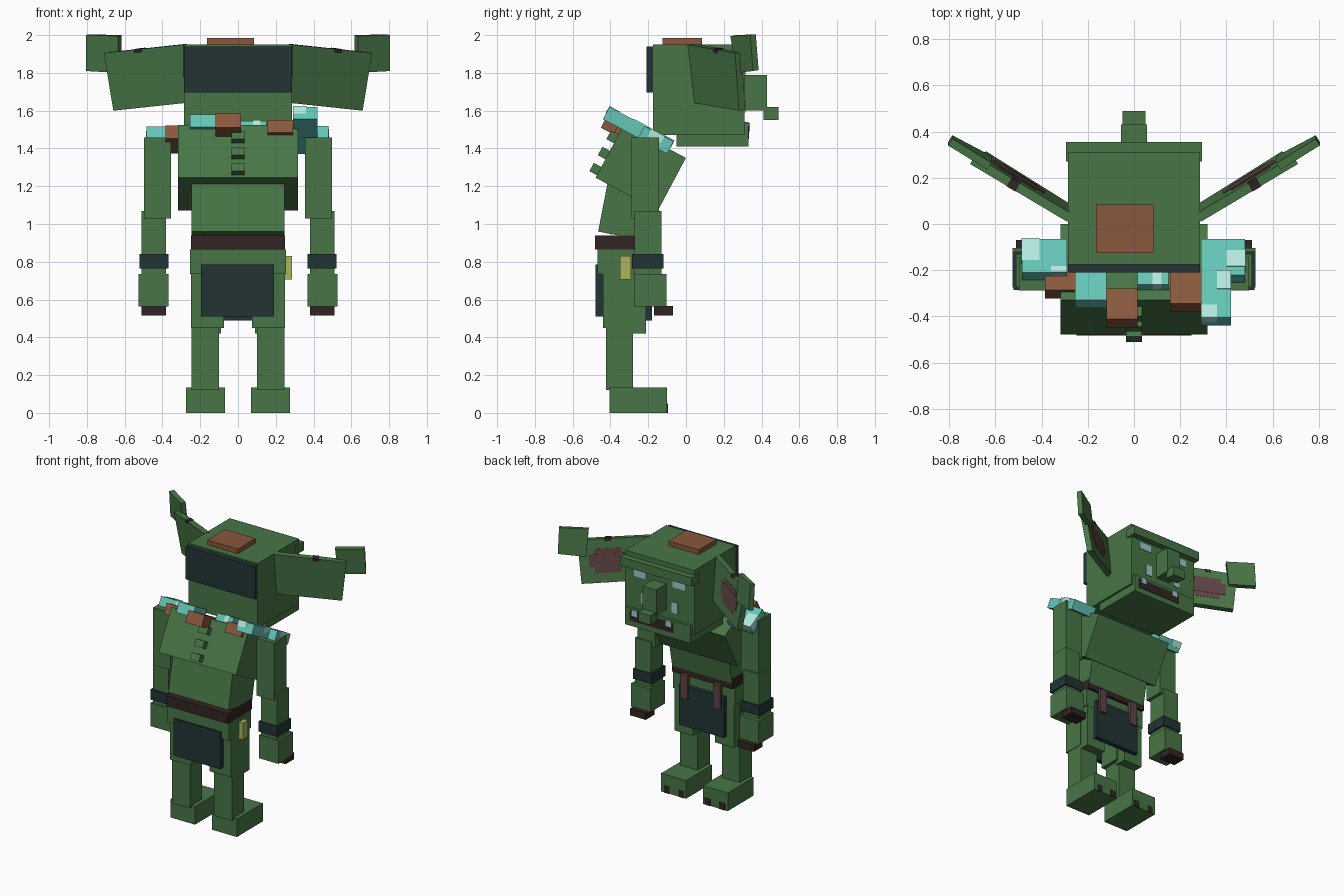
import bpy, bmesh
from mathutils import Vector

if "Cube" in bpy.data.objects:
    bpy.data.objects.remove(bpy.data.objects["Cube"])


def mat(name, rgb):
    m = bpy.data.materials.new(name)
    lin = [((c / 255 + 0.055) / 1.055) ** 2.4 for c in rgb]
    m.diffuse_color = (*lin, 1)
    m.use_nodes = True
    m.node_tree.nodes["Principled BSDF"].inputs["Base Color"].default_value = m.diffuse_color
    return m


GREEN = mat("green skin", (72, 118, 70))
TEAL = mat("teal scale", (100, 198, 182))
PALE = mat("pale teal", (178, 232, 222))
BROWN = mat("brown leather", (138, 87, 60))
DARK = mat("dark maroon", (50, 36, 36))
CLOTH = mat("dark cloth", (34, 52, 52))
INNER = mat("inner ear", (96, 68, 68))
YELLOW = mat("yellow pouch", (172, 182, 92))
TOOTH = mat("tooth", (160, 200, 202))


def box(name, a, b, c, m, place=lambda p, q, r: (p, q, r)):
    """Box over three ranges, each corner passed through a placing function."""
    bm = bmesh.new()
    v = [bm.verts.new(place(p, q, r)) for p in a for q in b for r in c]
    for f in ((0, 1, 3, 2), (4, 5, 7, 6), (0, 1, 5, 4), (2, 3, 7, 6), (0, 2, 6, 4), (1, 3, 7, 5)):
        bm.faces.new([v[i] for i in f])
    bmesh.ops.recalc_face_normals(bm, faces=bm.faces)
    me = bpy.data.meshes.new(name)
    bm.to_mesh(me)
    bm.free()
    me.materials.append(m)
    ob = bpy.data.objects.new(name, me)
    bpy.context.collection.objects.link(ob)
    return ob


def pair(name, a, b, c, m):
    """Left and right copies."""
    box("right_" + name, a, b, c, m)
    box("left_" + name, (-a[1], -a[0]), b, c, m)


def hunch(x, s, h):
    """Frame of the leaning chest: s runs down its top, h is above it."""
    return (x, -0.33 + 0.883 * s + 0.469 * h, 1.525 - 0.469 * s + 0.883 * h)


def lean(x, s, h):
    """Frame of the slightly leaning belly."""
    return (x, -0.465 + 0.982 * s + 0.189 * h, 0.96 - 0.189 * s + 0.982 * h)


def sheet(side, it, ot, ob, ib):
    """Frame of a flat ear panel: u outward, v downward, w through the thickness."""
    it, ot, ob, ib = map(Vector, (it, ot, ob, ib))
    n = (ot - it).cross(ib - it).normalized()
    if n.y < 0:
        n = -n

    def place(u, v, w):
        p = it.lerp(ot, u).lerp(ib.lerp(ob, u), v) + n * w
        return (p.x * side, p.y, p.z)
    return place


# head and face
box("head", (-.285, .285), (-.175, .31), (1.47, 1.95), GREEN)
box("jaw", (-.27, .27), (-.05, .33), (1.41, 1.54), GREEN)
box("brow", (-.295, .295), (.27, .355), (1.85, 1.915), GREEN)
box("nose", (-.057, .057), (.31, .43), (1.60, 1.79), GREEN)
box("nose_tip", (-.05, .05), (.41, .49), (1.55, 1.62), GREEN)
box("crown_patch", (-.165, .085), (-.125, .085), (1.95, 1.985), BROWN)
box("head_cloth", (-.285, .285), (-.21, -.175), (1.695, 1.94), CLOTH)
box("mouth", (-.13, .23), (.33, .334), (1.45, 1.52), DARK)
pair("eye", (.11, .21), (.31, .314), (1.78, 1.83), TOOTH)
pair("tusk", (.10, .15), (.31, .315), (1.59, 1.67), TOOTH)
for i, x in enumerate((.19, -.09)):
    box(f"tooth_{i}", (x - .022, x + .022), (.33, .338), (1.49, 1.535), TOOTH)

# ears with inner patches and tips
for side, tag in ((1, "right"), (-1, "left")):
    ear = sheet(side, (.29, .01, 1.95), (.71, .26, 1.905), (.66, .28, 1.60), (.285, .045, 1.64))
    box(tag + "_ear", (0, 1), (0, 1), (0, .04), GREEN, ear)
    box(tag + "_inner_ear", (.38, .78), (.22, .78), (.04, .043), INNER, ear)
    box(tag + "_inner_ear_edge", (.3, .86), (.34, .64), (.04, .045), INNER, ear)
    box(tag + "_ear_notch", (.53, .62), (-.01, .06), (-.002, .042), DARK, ear)
    tip = sheet(side, (.635, .235, 1.995), (.805, .34, 2.0), (.805, .355, 1.81), (.635, .265, 1.80))
    box(tag + "_ear_tip", (0, 1), (0, 1), (0, .035), GREEN, tip)

# torso and spine bumps
box("chest", (-.318, .318), (0, .373), (-.317, 0), GREEN, hunch)
box("belly", (-.247, .247), (0, .28), (0, .27), GREEN, lean)
for i in range(3):
    h = -.085 - i * .096
    box(f"spine_bump_{i}", (-.035, .035), (-.045, .01), (h - .025, h + .025), GREEN, hunch)

# scale and leather mantle lying on the chest
H = (-.025, .049)
for i, (x, s, h, m) in enumerate((
        ((-.485, -.29), (.11, .275), H, TEAL), ((-.255, -.12), (-.025, .13), H, TEAL),
        ((.015, .15), (.05, .13), H, TEAL), ((.29, .42), (-.111, .12), H, TEAL),
        ((.29, .48), (.1, .275), (-.028, .046), TEAL),
        ((-.12, .015), (-.1, .05), (-.07, .015), BROWN),
        ((.155, .29), (-.025, .15), (-.06, .017), BROWN),
        ((-.385, -.25), (.04, .2), (-.06, .017), BROWN))):
    box(f"mantle_plate_{i}", x, s, h, m, hunch)
for i, (x, s, z) in enumerate((
        ((-.487, -.41), (.17, .277), .049), ((-.36, -.29), (.11, .14), .049),
        ((.29, .36), (-.113, -.05), .049), ((.36, .42), (.03, .12), .049),
        ((.40, .482), (.14, .22), .046), ((.08, .12), (.048, .13), .049))):
    box(f"mantle_shine_{i}", x, s, (z - .04, z + .004), PALE, hunch)

# belt, pelvis, cloths, straps and pouch
box("belt", (-.25, .25), (-.482, -.19), (.865, .94), DARK)
box("pelvis", (-.255, .255), (-.468, -.21), (.735, .865), GREEN)
box("front_cloth", (-.195, .19), (-.48, -.44), (.51, .785), CLOTH)
box("back_cloth", (-.185, .185), (-.215, -.18), (.49, .79), CLOTH)
pair("strap", (.105, .165), (-.19, -.165), (.70, .88), INNER)
box("pouch", (.245, .285), (-.35, -.29), (.705, .83), YELLOW)

# legs and feet
pair("thigh", (.075, .25), (-.44, -.28), (.45, .86), GREEN)
pair("thigh_back", (.09, .245), (-.30, -.212), (.42, .74), GREEN)
pair("shin", (.1, .246), (-.424, -.28), (.12, .46), GREEN)
pair("foot", (.07, .274), (-.405, -.1), (0, .135), GREEN)
pair("outer_toe_claw", (.205, .25), (-.103, -.096), (0, .05), DARK)
pair("inner_toe_claw", (.085, .13), (-.103, -.096), (0, .05), DARK)

# arms and hands
pair("upper_arm", (.355, .497), (-.288, -.142), (1.03, 1.457), GREEN)
pair("forearm", (.38, .51), (-.272, -.13), (.72, 1.07), GREEN)
pair("wristband", (.367, .522), (-.286, -.12), (.765, .84), CLOTH)
pair("hand", (.367, .526), (-.276, -.104), (.562, .735), GREEN)
pair("hand_claw", (.38, .51), (-.17, -.07), (.515, .565), DARK)
